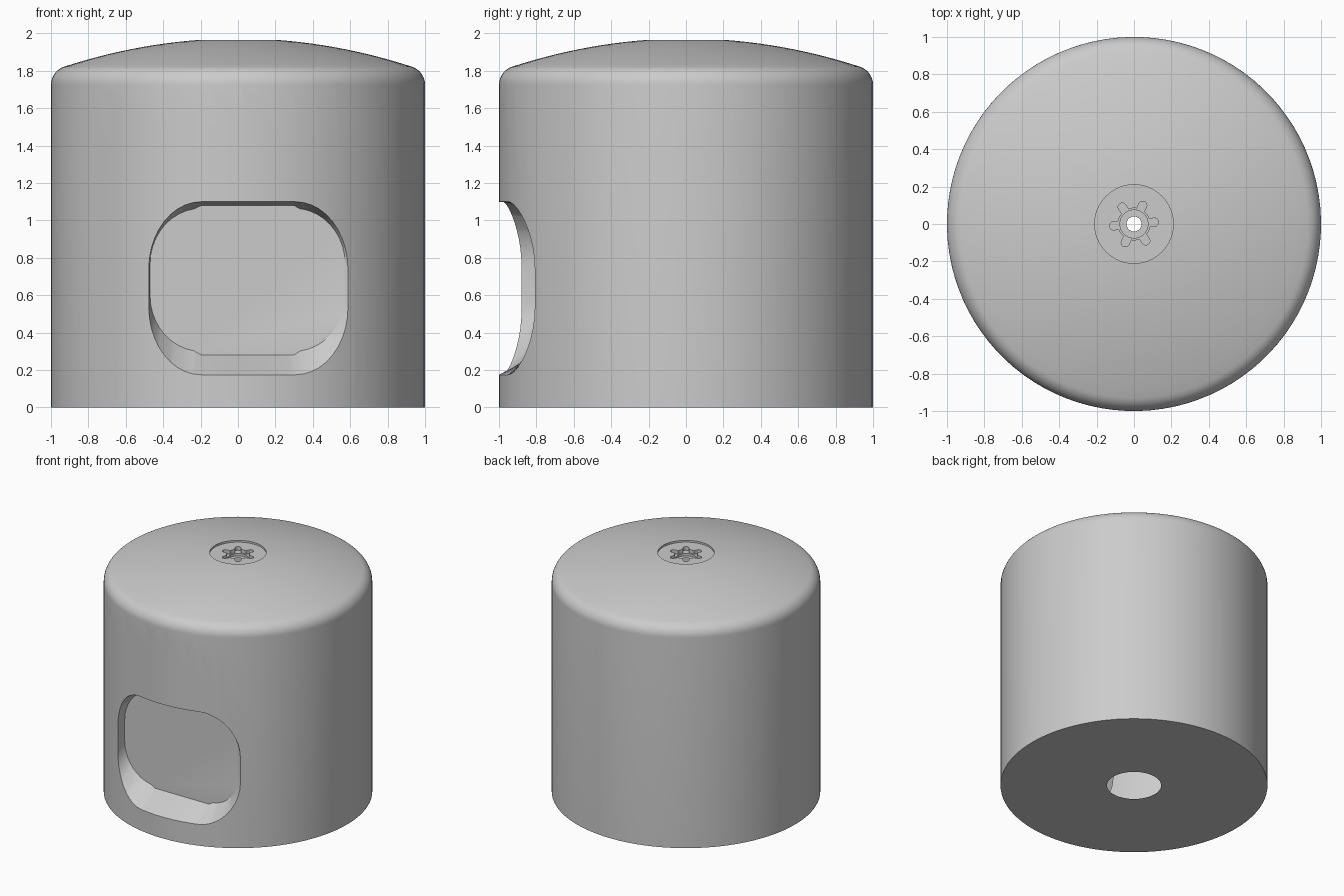
import bpy, bmesh
from math import sin, cos, pi, radians, sqrt
from mathutils import Vector

cube = bpy.data.objects.get("Cube")
if cube:
    bpy.data.objects.remove(cube, do_unlink=True)

grey = bpy.data.materials.new("plain grey")
grey.use_nodes = True
colour = (0.6, 0.6, 0.6, 1)
grey.diffuse_color = colour
grey.node_tree.nodes["Principled BSDF"].inputs["Base Color"].default_value = colour

SEGMENTS = 96
LOBE_TURN = radians(5)


def circle(r, z):
    """Ring of points, turned to line up with the drive lobes."""
    start = LOBE_TURN - radians(18.75)
    angles = [start + 2 * pi * i / SEGMENTS for i in range(SEGMENTS)]
    return [(r * cos(a), r * sin(a), z) for a in angles]


def star(z, core=0.085, half=0.022, tip=0.11):
    """Six-lobed ring with as many points as a circle."""
    points = []
    neck = sqrt(core**2 - half**2)
    for k in range(6):
        lobe = [(neck, -half)]
        for i in range(9):
            a = -pi / 2 + pi * i / 8
            lobe.append((tip + half * cos(a), half * sin(a)))
        lobe.append((neck, half))
        for i in range(1, 6):
            a = radians(15 + 30 * i / 6)
            lobe.append((core * cos(a), core * sin(a)))
        t = LOBE_TURN + k * pi / 3
        points += [(x * cos(t) - y * sin(t), x * sin(t) + y * cos(t), z) for x, y in lobe]
    return points


# Hollow shell: open bottom hole, round wall, soft shoulder and shallow dome
SHOULDER = 1.726
outlines = [circle(0.203, 0), circle(1, 0)]
fillet = 0.101
for i in range(9):
    a = radians(72) * i / 8
    outlines.append(circle(1 - fillet + fillet * cos(a), SHOULDER + fillet * sin(a)))
for i in range(1, 13):
    r = 0.93 + (0.21 - 0.93) * i / 12
    outlines.append(circle(r, 1.9727 - r * r / 5.74))

# Top recess with lobed drive, round centre well and small open hole
outlines += [circle(0.21, 1.95), star(1.95), star(1.92),
             circle(0.075, 1.92), circle(0.075, 1.9), circle(0.04, 1.9)]

bm = bmesh.new()
rings = [[bm.verts.new(p) for p in outline] for outline in outlines]
for a, b in zip(rings, rings[1:]):
    for i in range(SEGMENTS):
        j = (i + 1) % SEGMENTS
        bm.faces.new((a[i], a[j], b[j], b[i]))

# Front window: rounded outline scored into the wall, one side at a time
LEFT, RIGHT, LOW, HIGH = -0.477, 0.588, 0.175, 1.10
RX, RZ, STEPS = 0.28, 0.36, 10
corners = [(RIGHT - RX, HIGH - RZ), (LEFT + RX, HIGH - RZ),
           (LEFT + RX, LOW + RZ), (RIGHT - RX, LOW + RZ)]
window = []
for k, (cx, cz) in enumerate(corners):
    for i in range(STEPS + 1):
        a = (k + i / STEPS) * pi / 2
        window.append(Vector((cx + RX * cos(a), 0, cz + RZ * sin(a))))


def region(sides):
    """Front wall faces that lie within all the given sides."""
    found = []
    for f in bm.faces:
        c = f.calc_center_median()
        if c.y < -0.7 and c.z < SHOULDER and all((c - p).dot(n) < 0 for p, n in sides):
            found.append(f)
    return found


def window_edges():
    """Open edges around the front window."""
    return [e for e in bm.edges if e.is_boundary and e.verts[0].co.y < -0.7]


sides = []
for p, q in zip(window, window[1:] + window[:1]):
    d = q - p
    normal = Vector((d.z, 0, -d.x)).normalized()
    faces = region(sides)
    edges = list({e for f in faces for e in f.edges})
    verts = list({v for f in faces for v in f.verts})
    bmesh.ops.bisect_plane(bm, geom=verts + edges + faces, dist=1e-5,
                           plane_co=p, plane_no=normal)
    sides.append((p, normal))
bmesh.ops.delete(bm, geom=region(sides), context="FACES")

# Pocket: rim drawn inward to a smaller flat floor, with a small middle step
extruded = bmesh.ops.extrude_edge_only(bm, edges=window_edges())["geom"]
for v in [g for g in extruded if isinstance(g, bmesh.types.BMVert)]:
    x, y, z = v.co
    floor_x = -0.47 + (x - LEFT) / (RIGHT - LEFT) * 1.043
    floor_z = 0.30 + (z - LOW) / (HIGH - LOW) * 0.765
    if z < LOW + 0.002:
        floor_z = 0.28
    elif z > HIGH - 0.002:
        floor_z = 1.08
    v.co = (floor_x, -0.8, floor_z)
bmesh.ops.edgeloop_fill(bm, edges=window_edges())
bmesh.ops.recalc_face_normals(bm, faces=bm.faces)

mesh = bpy.data.meshes.new("body")
bm.to_mesh(mesh)
bm.free()
mesh.materials.append(grey)
body = bpy.data.objects.new("body", mesh)
bpy.context.collection.objects.link(body)

# Smooth walls with crisp rims
bpy.ops.object.select_all(action="DESELECT")
body.select_set(True)
bpy.context.view_layer.objects.active = body
bpy.ops.object.shade_smooth_by_angle(angle=radians(30))
